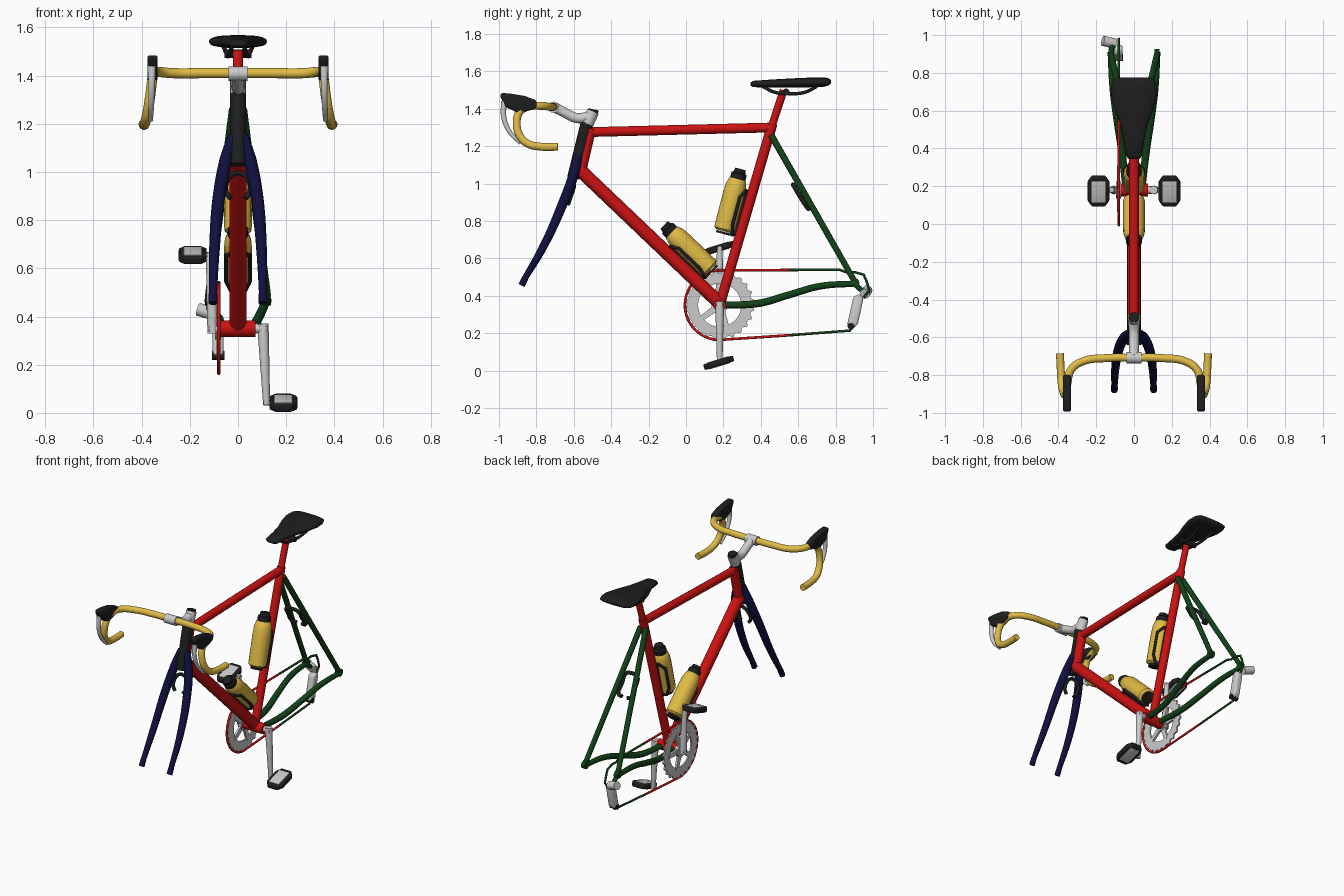
import bpy, bmesh, math
from mathutils import Vector, Matrix

if "Cube" in bpy.data.objects:
    bpy.data.objects.remove(bpy.data.objects["Cube"])

COLORS = {"red": (.6, .006, .006), "yellow": (.75, .5, .06), "green": (.006, .055, .009),
          "blue": (.005, .005, .05), "black": (.013, .013, .014)}
MATS = {}
for n, c in COLORS.items():
    MATS[n] = bpy.data.materials.new(n)
    MATS[n].diffuse_color = (*c, 1)


def finish(name, data, color=None, mirror=False, bevel=0, angle=40):
    ob = bpy.data.objects.new(name, data)
    bpy.context.collection.objects.link(ob)
    if bevel:
        m = ob.modifiers.new("bevel", 'BEVEL')
        m.width, m.segments = bevel, 3
    bpy.ops.object.select_all(action='DESELECT')
    ob.select_set(True)
    bpy.context.view_layer.objects.active = ob
    bpy.ops.object.convert(target='MESH')
    ob = bpy.context.object
    ob.data.materials.clear()
    if color:
        ob.data.materials.append(MATS[color])
    bpy.ops.object.shade_smooth_by_angle(angle=math.radians(angle))
    if mirror:
        ob.modifiers.new("mirror", 'MIRROR')
    return ob


def tube(name, pts, r, color=None, mirror=False, smooth=False):
    """Round tube through points; r is one radius or one per point."""
    cu = bpy.data.curves.new(name, 'CURVE')
    cu.dimensions, cu.fill_mode = '3D', 'FULL'
    cu.bevel_depth, cu.bevel_resolution, cu.resolution_u = 1, 6, 8
    cu.use_fill_caps = True
    rs = r if isinstance(r, (list, tuple)) else [r] * len(pts)
    sp = cu.splines.new('BEZIER' if smooth else 'POLY')
    ps = sp.bezier_points if smooth else sp.points
    ps.add(len(pts) - 1)
    for p, co, rad in zip(ps, pts, rs):
        p.radius = rad
        if smooth:
            p.co = co
            p.handle_left_type = p.handle_right_type = 'AUTO'
        else:
            p.co = (*co, 1)
    return finish(name, cu, color, mirror)


def prism(name, outline, lo, hi, axis='x', color=None, mirror=False, bevel=0, matrix=None):
    """Extruded outline: (y, z) along x, or (x, y) along z."""
    bm = bmesh.new()
    put = (lambda a, b, t: (t, a, b)) if axis == 'x' else (lambda a, b, t: (a, b, t))
    f = bm.faces.new([bm.verts.new(put(a, b, lo)) for a, b in outline])
    ext = bmesh.ops.extrude_face_region(bm, geom=[f])["geom"]
    off = Vector(put(0, 0, hi - lo))
    bmesh.ops.translate(bm, vec=off, verts=[v for v in ext if isinstance(v, bmesh.types.BMVert)])
    bmesh.ops.recalc_face_normals(bm, faces=bm.faces)
    if matrix:
        bm.transform(matrix)
    me = bpy.data.meshes.new(name)
    bm.to_mesh(me)
    bm.free()
    return finish(name, me, color, mirror, bevel)


# Main frame
BY, BZ = .18, .35
tube("top_tube", [(0, -.53, 1.275), (0, .46, 1.30)], .026, "red")
tube("down_tube", [(0, -.575, 1.08), (0, .18, .36)], .036, "red")
tube("seat_tube", [(0, BY, BZ), (0, .462, 1.32)], .027, "red")
tube("seat_post", [(0, .45, 1.28), (0, .522, 1.50)], .021, "red")
tube("bottom_bracket", [(-.073, BY, BZ), (.073, BY, BZ)], .034, "red")
tube("head_lug", [(0, -.51, 1.295), (0, -.565, 1.06)], .03, "red")
tube("head_tube", [(0, -.53, 1.32), (0, -.602, 1.03)], .034, "black")

# Fork
tube("fork_blade", [(.02, -.575, 1.15), (.05, -.60, 1.05), (.08, -.66, .89), (.098, -.757, .674), (.104, -.872, .475)],
     [.022, .027, .026, .022, .016], "blue", True, True)
tube("fork_dropout", [(.104, -.86, .495), (.104, -.88, .455)], .018, "blue", True)
tube("front_brake", [(0, -.60, 1.0), (.035, -.60, .98), (.05, -.62, .92), (.03, -.63, .89)], .011, "black", True, True)

# Rear stays
tube("seat_stay", [(.02, .455, 1.26), (.122, .90, .48)], [.018, .016], "green", True)
tube("chain_stay", [(.045, .21, .35), (.065, .39, .36), (.09, .55, .405), (.112, .72, .452), (.124, .91, .465)],
     [.018, .02, .019, .018, .016], "green", True, True)
tube("rear_dropout", [(.108, .902, .47), (.136, .902, .47)], .025, "green", True)
tube("rear_brake", [(0, .572, .995), (.042, .578, .985), (.05, .61, .93), (.048, .65, .87), (.02, .655, .865)],
     .012, "black", True, True)

# Stem and handlebar
tube("steerer_clamp", [(0, -.527, 1.32), (0, -.497, 1.385)], .033)
tube("steerer_cap", [(0, -.498, 1.38), (0, -.494, 1.397)], .028, "black")
tube("stem", [(0, -.505, 1.36), (0, -.58, 1.35), (0, -.65, 1.38), (0, -.705, 1.41)], [.03, .027, .026, .027], None, False, True)
tube("stem_clamp", [(-.04, -.708, 1.408), (.04, -.708, 1.408)], .03)
tube("handlebar", [(0, -.708, 1.41), (.15, -.71, 1.41), (.27, -.727, 1.41), (.332, -.77, 1.415), (.352, -.84, 1.412),
                   (.356, -.888, 1.385), (.364, -.905, 1.32), (.374, -.888, 1.255), (.383, -.845, 1.213),
                   (.388, -.77, 1.197), (.392, -.685, 1.197)], .021, "yellow", True, True)
prism("brake_hood", [(-.995, 1.47), (-.985, 1.485), (-.93, 1.48), (-.86, 1.468), (-.80, 1.445), (-.80, 1.405),
                     (-.86, 1.385), (-.90, 1.378), (-.965, 1.41)], .334, .376, 'x', "black", True, .014)
tube("brake_lever", [(.358, -.972, 1.44), (.358, -.975, 1.36), (.36, -.945, 1.28), (.362, -.885, 1.215)],
     [.016, .014, .012, .009], None, True, True)

# Saddle: lofted sections (y, half width, half height)
SECT = [(.345, .028, .008), (.36, .042, .017), (.45, .055, .021), (.52, .070, .023), (.60, .10, .025),
        (.68, .121, .026), (.74, .118, .025), (.765, .108, .018), (.775, .09, .008)]
bm = bmesh.new()
rings = []
for y, w, h in SECT:
    ring = []
    for i in range(20):
        c, s = math.cos(math.tau * i / 20), math.sin(math.tau * i / 20)
        ring.append(bm.verts.new((w * math.copysign(abs(c) ** .75, c), y,
                                  1.532 + .012 * (y - .345) / .43 + h * math.copysign(abs(s) ** .75, s))))
    rings.append(ring)
for a, b in zip(rings, rings[1:]):
    for i in range(20):
        bm.faces.new((a[i], a[(i + 1) % 20], b[(i + 1) % 20], b[i]))
bm.faces.new(rings[0])
bm.faces.new(rings[-1])
bmesh.ops.recalc_face_normals(bm, faces=bm.faces)
me = bpy.data.meshes.new("saddle")
bm.to_mesh(me)
bm.free()
finish("saddle", me, "black", angle=60)
tube("saddle_rail", [(.025, .41, 1.52), (.035, .47, 1.49), (.04, .53, 1.482), (.045, .63, 1.487), (.06, .70, 1.52)],
     .009, "black", True, True)
tube("saddle_clamp", [(-.055, .535, 1.49), (.055, .535, 1.49)], .018, "black")


# Bottles with cages
def bottle(name, base, top, side):
    base = Vector(base)
    d = (Vector(top) - base).normalized()
    n = Vector((0, d.z, -d.y)) * side
    at = lambda t, off=0, x=0: base + d * t + n * off + Vector((x, 0, 0))
    prof = [(0, .042), (.012, .057), (.2, .058), (.25, .056), (.285, .046), (.295, .036)]
    tube(name, [at(t) for t, _ in prof], [r for _, r in prof], "yellow")
    cap = [(.285, .042), (.318, .042), (.325, .032), (.345, .028)]
    tube(name + "_cap", [at(t) for t, _ in cap], [r for _, r in cap], "black")
    tube(name + "_cage_wire", [at(-.008, .05), at(0, .045, .03), at(.05, .036, .05), at(.2, .036, .05), at(.24, .058, .02), at(.24, .06)],
         .009, "black", True)
    tube(name + "_cage_back", [at(-.01, .06), at(.24, .06)], .012, "black")
    tube(name + "_cage_foot", [at(-.015), at(-.003)], .04, "black")


bottle("upper_bottle", (0, .203, .745), (0, .28, 1.037), 1)
bottle("lower_bottle", (0, .132, .54), (0, -.08, .743), -1)

# Chainring: toothed ring, spokes and hub
N = 120
bm = bmesh.new()
ring = []
for i in range(N):
    a = math.tau * i / N
    ro = (.171, .173, .185, .185, .173)[i % 5]
    ring.append([bm.verts.new((-.077, BY + r * math.cos(a), BZ + r * math.sin(a))) for r in (.115, ro)])
for i in range(N):
    a, b = ring[i], ring[(i + 1) % N]
    bm.faces.new((a[0], a[1], b[1], b[0]))
solid = bmesh.ops.extrude_face_region(bm, geom=bm.faces[:])["geom"]
bmesh.ops.translate(bm, vec=(-.01, 0, 0), verts=[v for v in solid if isinstance(v, bmesh.types.BMVert)])
bmesh.ops.recalc_face_normals(bm, faces=bm.faces)
me = bpy.data.meshes.new("chainring")
bm.to_mesh(me)
bm.free()
finish("chainring", me, angle=25)
for i in range(5):
    rot = Matrix.Translation((0, BY, BZ)) @ Matrix.Rotation(math.tau * i / 5, 4, 'X')
    prism(f"chainring_spoke_{i + 1}", [(0, -.02), (.13, -.013), (.13, .013), (0, .02)], -.09, -.076, matrix=rot)
tube("chainring_hub", [(-.095, BY, BZ), (-.07, BY, BZ)], .045)

# Chain: front part wraps the ring, rear part runs to the derailleur
arc = [(-.08, BY + .186 * math.cos(a), BZ + .186 * math.sin(a))
       for a in (math.radians(88 + 180 * i / 24) for i in range(25))]
tube("chain_front", [(-.08, .55, .538)] + arc + [(-.08, .55, .189)], .007, "red")
tube("chain_rear_upper", [(-.08, .55, .538), (-.08, .82, .54), (-.08, .86, .525), (-.08, .90, .527), (-.08, .95, .513),
                          (-.08, .965, .48), (-.08, .98, .43), (-.08, .95, .39)], .007, "green")
tube("chain_rear_lower", [(-.08, .55, .189), (-.08, .875, .214), (-.08, .91, .25)], .007, "green")

# Rear derailleur
prism("derailleur_cage", [(.895, .395), (.925, .41), (.95, .39), (.918, .245), (.89, .225), (.86, .24)],
      -.105, -.06, bevel=.012)
tube("derailleur_foot", [(-.108, .882, .238), (-.057, .882, .238)], .018, "black")
tube("derailleur_body", [(-.165, .97, .43), (-.10, .955, .41)], .027)
tube("derailleur_hanger", [(-.12, .90, .465), (-.115, .955, .415)], .014, "green")

# Cranks and pedals (one side down, the other up)
tube("crank_axle", [(-.12, BY, BZ), (.12, BY, BZ)], .02)
for side, s, pz in (("right", 1, .042), ("left", -1, .655)):
    dz = .02 if pz > BZ else -.02
    tube(side + "_crank_arm", [(s * .104, BY, BZ - dz), (s * .105, BY, BZ + dz), (s * .118, BY, pz - dz / 2), (s * .118, BY, pz + dz / 2)],
         [.022, .023, .015, .013])
    tube(side + "_pedal_axle", [(s * .105, BY, pz), (s * .2, BY, pz)], .012)
    place = Matrix.Translation((s * .188, BY - .005, pz)) @ Matrix.Rotation(math.radians(17), 4, 'X')
    prism(side + "_pedal", [(-.035, -.083), (.035, -.083), (.058, -.05), (.058, .05), (.035, .083), (-.035, .083),
                            (-.058, .05), (-.058, -.05)], -.016, .016, 'z', "black", bevel=.007, matrix=place)
    prism(side + "_pedal_plate", [(-.038, -.06), (.038, -.06), (.038, .06), (-.038, .06)], -.019, .019, 'z',
          bevel=.003, matrix=place)

for m in bpy.data.materials:
    if m.users and not m.is_grease_pencil:
        m.use_nodes = True
        m.node_tree.nodes["Principled BSDF"].inputs["Base Color"].default_value = m.diffuse_color
